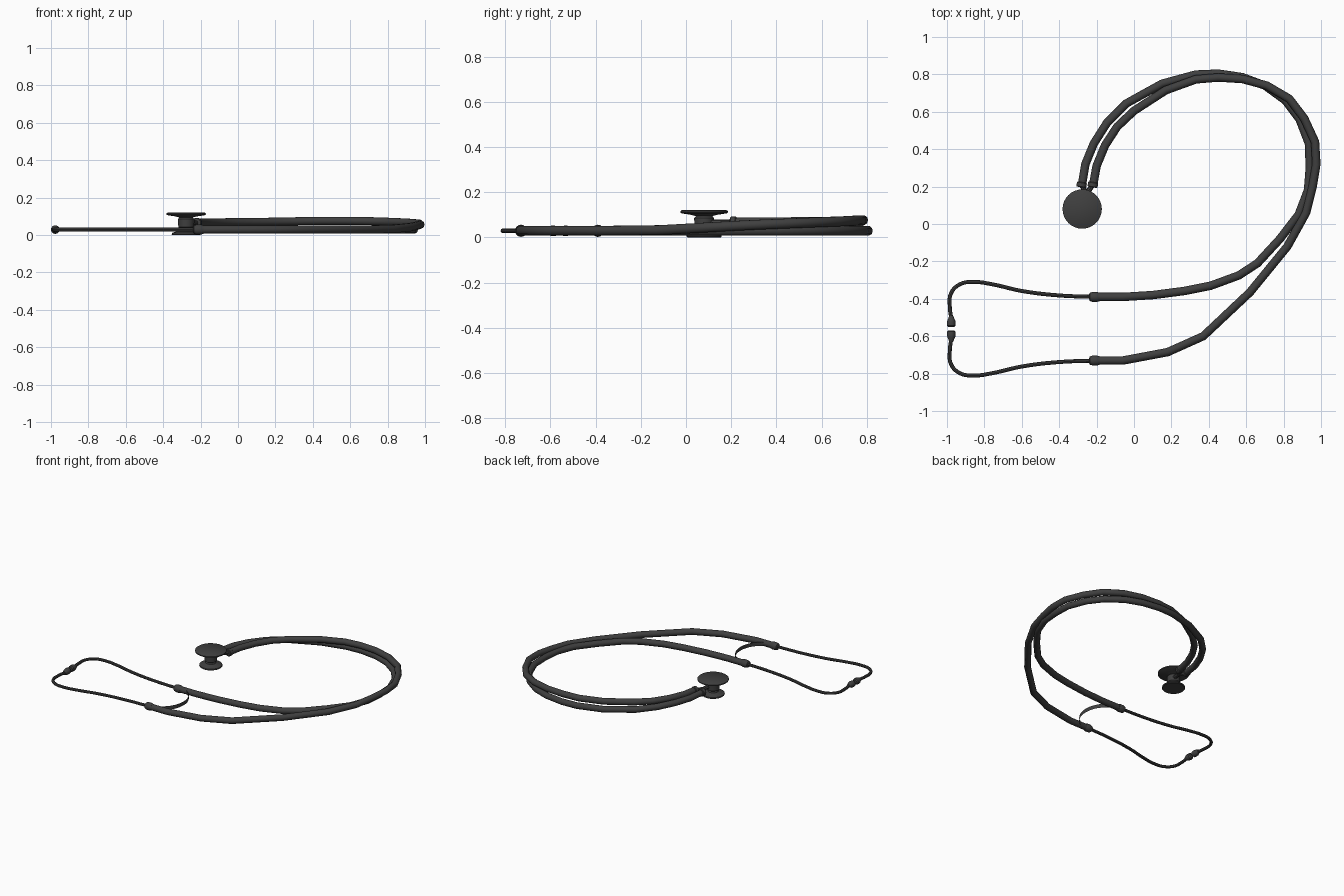
import bpy, bmesh
from math import pi, sin, cos
from mathutils import Vector

if "Cube" in bpy.data.objects:
    bpy.data.objects.remove(bpy.data.objects["Cube"])

black = bpy.data.materials.new("black_rubber")
black.diffuse_color = (0.05, 0.05, 0.05, 1)
black.use_nodes = True
black.node_tree.nodes["Principled BSDF"].inputs["Base Color"].default_value = black.diffuse_color


def finish(ob):
    ob.data.materials.append(black)
    bpy.ops.object.select_all(action='DESELECT')
    ob.select_set(True)
    bpy.context.view_layer.objects.active = ob
    if ob.type == 'CURVE':
        bpy.ops.object.convert(target='MESH')
    bpy.ops.object.shade_smooth_by_angle(angle=0.7)


def sweep(name, pts, radius, smooth=False, ribbon=0, sides_res=3):
    """Tube (or upright ribbon) following a path."""
    cu = bpy.data.curves.new(name, 'CURVE')
    cu.dimensions = '2D' if ribbon else '3D'
    cu.fill_mode = 'NONE' if ribbon else 'FULL'
    if ribbon:
        cu.extrude = ribbon
    else:
        cu.bevel_depth = radius
        cu.bevel_resolution = sides_res
        cu.use_fill_caps = True
    if smooth:
        sp = cu.splines.new('BEZIER')
        sp.bezier_points.add(len(pts) - 1)
        sp.resolution_u = 5
        for bp, p in zip(sp.bezier_points, pts):
            bp.co = p
            bp.handle_left_type = bp.handle_right_type = 'AUTO'
    else:
        sp = cu.splines.new('POLY')
        sp.points.add(len(pts) - 1)
        for q, p in zip(sp.points, pts):
            q.co = (*p, 1)
    ob = bpy.data.objects.new(name, cu)
    bpy.context.collection.objects.link(ob)
    return ob


def lathe(name, profile, loc, axis=(0, 0, 1), seg=32):
    """Revolve (radius, height) points about an axis through loc."""
    bm = bmesh.new()
    rings = [[bm.verts.new((r * cos(2 * pi * i / seg), r * sin(2 * pi * i / seg), h))
              for i in range(seg)] for r, h in profile]
    for a, b in zip(rings, rings[1:]):
        for i in range(seg):
            j = (i + 1) % seg
            bm.faces.new((a[i], a[j], b[j], b[i]))
    bm.faces.new(rings[0][::-1])
    bm.faces.new(rings[-1])
    bmesh.ops.recalc_face_normals(bm, faces=bm.faces)
    me = bpy.data.meshes.new(name)
    bm.to_mesh(me)
    bm.free()
    ob = bpy.data.objects.new(name, me)
    ob.location = loc
    ob.rotation_euler = Vector(axis).to_track_quat('Z', 'Y').to_euler()
    bpy.context.collection.objects.link(ob)
    finish(ob)
    return ob


# Two rubber hoses from the chest piece, looping round to the ear tubes
Z = 0.029
hose_a = [(-.28, .20, .065), (-.26, .32, .06), (-.215, .43, .055), (-.145, .54, .048),
          (-.04, .645, .04), (.15, .75, .032), (.33, .799, Z), (.45, .804, Z),
          (.58, .785, Z), (.70, .74, Z), (.81, .66, Z), (.885, .56, Z), (.935, .43, Z),
          (.94, .30, Z), (.93, .18, Z), (.88, .05, Z), (.78, -.08, Z), (.66, -.21, Z),
          (.56, -.275, Z), (.41, -.33, Z), (.27, -.358, Z), (.10, -.38, Z),
          (-.06, -.39, Z), (-.21, -.39, Z)]
hose_b = [(-.22, .20, .065), (-.20, .31, .066), (-.155, .42, .067), (-.09, .52, .068),
          (.0, .605, .069), (.17, .715, .071), (.33, .773, .074), (.45, .783, .076),
          (.58, .775, .076), (.71, .74, .074), (.83, .67, .07), (.91, .565, .066),
          (.968, .44, .061), (.975, .32, .056), (.955, .20, .05), (.92, .06, .042),
          (.82, -.12, .032), (.62, -.365, Z), (.37, -.60, Z), (.18, -.685, Z),
          (-.06, -.73, Z), (-.21, -.73, Z)]
finish(sweep("hose_upper", hose_a, .0225))
finish(sweep("hose_lower", hose_b, .0225))

# Ear tubes, ferrules and ear tips, mirrored about y = -0.56
MID = -.56
ear = [(-.20, .17), (-.40, .178), (-.60, .202), (-.76, .238), (-.85, .25), (-.93, .238),
       (-.978, .19), (-.985, .12), (-.978, .06)]
ferrule = [(.013, -.03), (.022, -.026), (.027, -.01), (.027, .01), (.023, .025)]
tip = [(.012, .068), (.015, .058), (.021, .045), (.023, .032), (.022, .016), (.015, .009)]
for side, s in (("upper", 1), ("lower", -1)):
    finish(sweep("ear_tube_" + side, [(x, MID + s * y, Z) for x, y in ear], .0105,
                 smooth=True, sides_res=2))
    lathe("ferrule_" + side, ferrule, (-.21, MID + s * .17, Z), (1, 0, 0), 16)
    lathe("ear_tip_" + side, tip, (-.977, MID, Z), (0, s, 0), 16)

# Thin upright leaf spring between the two ferrules
arc = [(-.20 + .15 * cos(t), MID + .17 * sin(t), 0)
       for t in (-pi / 2 + pi * i / 20 for i in range(21))]
spring = sweep("leaf_spring", arc, 0, ribbon=.014)
spring.location.z = Z
finish(spring)

# Two-sided chest piece: bell below, waist, wide diaphragm on top
chest = [(.074, 0), (.078, .004), (.076, .011), (.055, .018), (.036, .026), (.033, .036),
         (.042, .042), (.044, .085), (.036, .094), (.06, .1), (.1, .106), (.105, .109),
         (.105, .116), (.1, .12)]
lathe("chest_piece", chest, (-.277, .08, 0), seg=32)

# Forked stem and hose collars
collar = [(.023, -.014), (.027, -.01), (.027, .01), (.023, .014)]
for side, x in (("left", -.28), ("right", -.22)):
    finish(sweep("stem_" + side, [(-.262, .09, .065), (-.255, .16, .065), (x, .21, .065)],
                 .014, sides_res=2))
    lathe("collar_" + side, collar, (x, .21, .065), (.17, 1, 0), 16)
